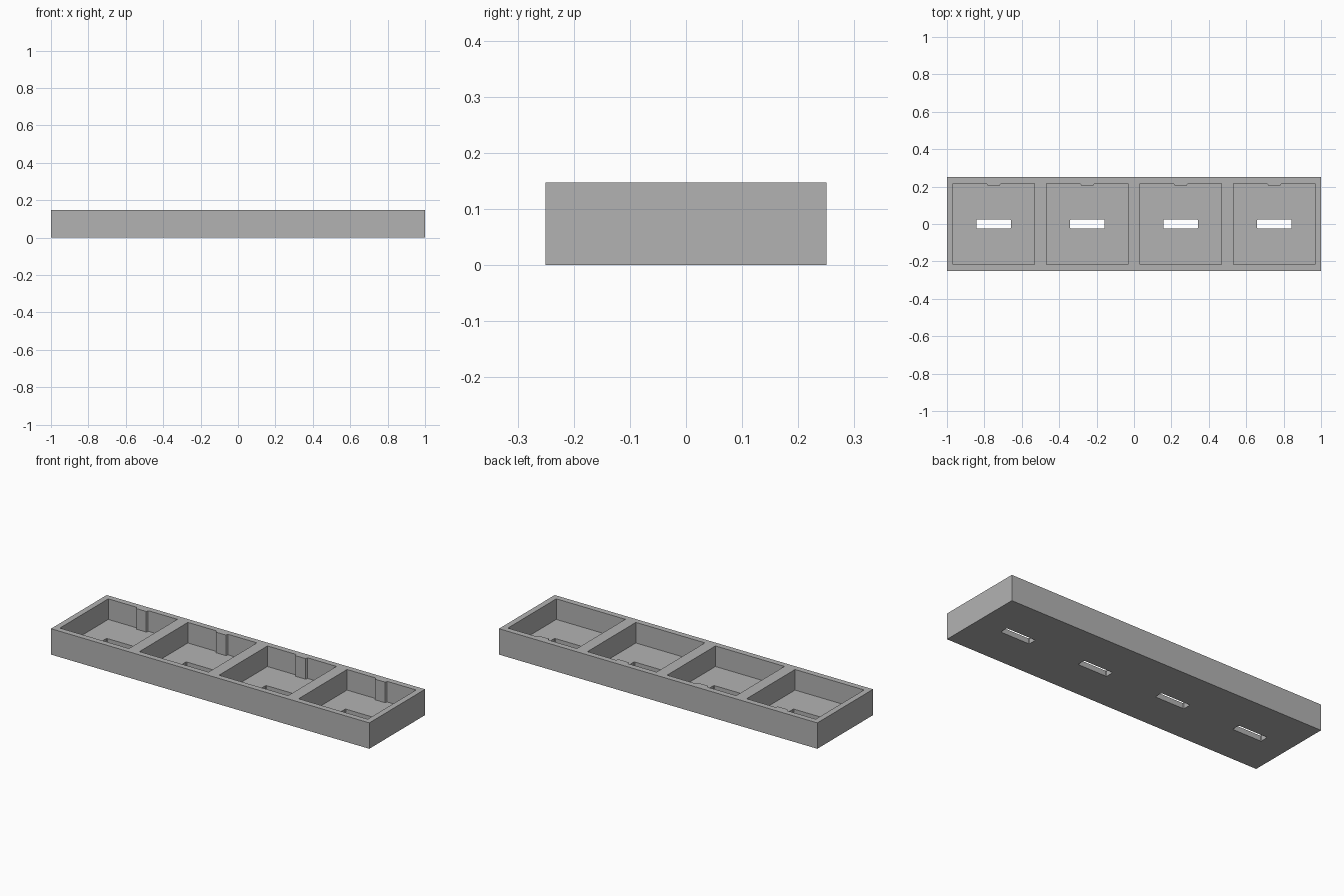
import bpy
import bmesh

cube = bpy.data.objects.get("Cube")
if cube:
    bpy.data.objects.remove(cube, do_unlink=True)

LENGTH, DEPTH, HEIGHT = 2.0, 0.5, 0.147
FLOOR = 0.03
PITCH = 0.5
POCKET = 0.217

grey = bpy.data.materials.new("plain grey")
grey.use_nodes = True
colour = (0.45, 0.45, 0.45, 1)
grey.diffuse_color = colour
grey.node_tree.nodes["Principled BSDF"].inputs["Base Color"].default_value = colour


def prism(name, outline, z0, z1):
    """Extrude a flat counter-clockwise outline from z0 to z1."""
    bm = bmesh.new()
    face = bm.faces.new([bm.verts.new((x, y, z0)) for x, y in outline])
    top = bmesh.ops.extrude_face_region(bm, geom=[face])["geom"]
    verts = [v for v in top if isinstance(v, bmesh.types.BMVert)]
    bmesh.ops.translate(bm, verts=verts, vec=(0, 0, z1 - z0))
    bmesh.ops.recalc_face_normals(bm, faces=bm.faces)
    mesh = bpy.data.meshes.new(name)
    bm.to_mesh(mesh)
    bm.free()
    mesh.materials.append(grey)
    obj = bpy.data.objects.new(name, mesh)
    bpy.context.collection.objects.link(obj)
    return obj


def cut(target, cutter):
    """Subtract the cutter from the target and remove it."""
    cutter.hide_render = True
    mod = target.modifiers.new("cut", "BOOLEAN")
    mod.operation = "DIFFERENCE"
    mod.solver = "EXACT"
    mod.object = cutter
    bpy.context.view_layer.objects.active = target
    bpy.ops.object.modifier_apply(modifier=mod.name)
    bpy.data.objects.remove(cutter, do_unlink=True)


def mirrored(half, cx):
    """Complete a right-hand half outline, bottom to top, about x = cx."""
    return [(cx + x, y) for x, y in half] + [(cx - x, y) for x, y in reversed(half)]


# Solid tray block
tray = prism("tray", mirrored([(LENGTH / 2, -DEPTH / 2), (LENGTH / 2, DEPTH / 2)], 0), 0, HEIGHT)

# Pocket outline leaves a flared locating rib on the back wall
pocket_half = [(POCKET, -POCKET), (POCKET, POCKET),
               (0.042, POCKET), (0.036, 0.214), (0.033, 0.208), (0.031, 0.203)]
# Through slot with small rounded corners
slot_half = [(0.087, -0.024), (0.091, -0.021), (0.092, -0.017),
             (0.092, 0.017), (0.091, 0.021), (0.087, 0.024)]

for i in range(4):
    cx = (i - 1.5) * PITCH
    cut(tray, prism("pocket_cutter", mirrored(pocket_half, cx), FLOOR, HEIGHT + 0.1))
    cut(tray, prism("slot_cutter", mirrored(slot_half, cx), -0.1, FLOOR + 0.05))
